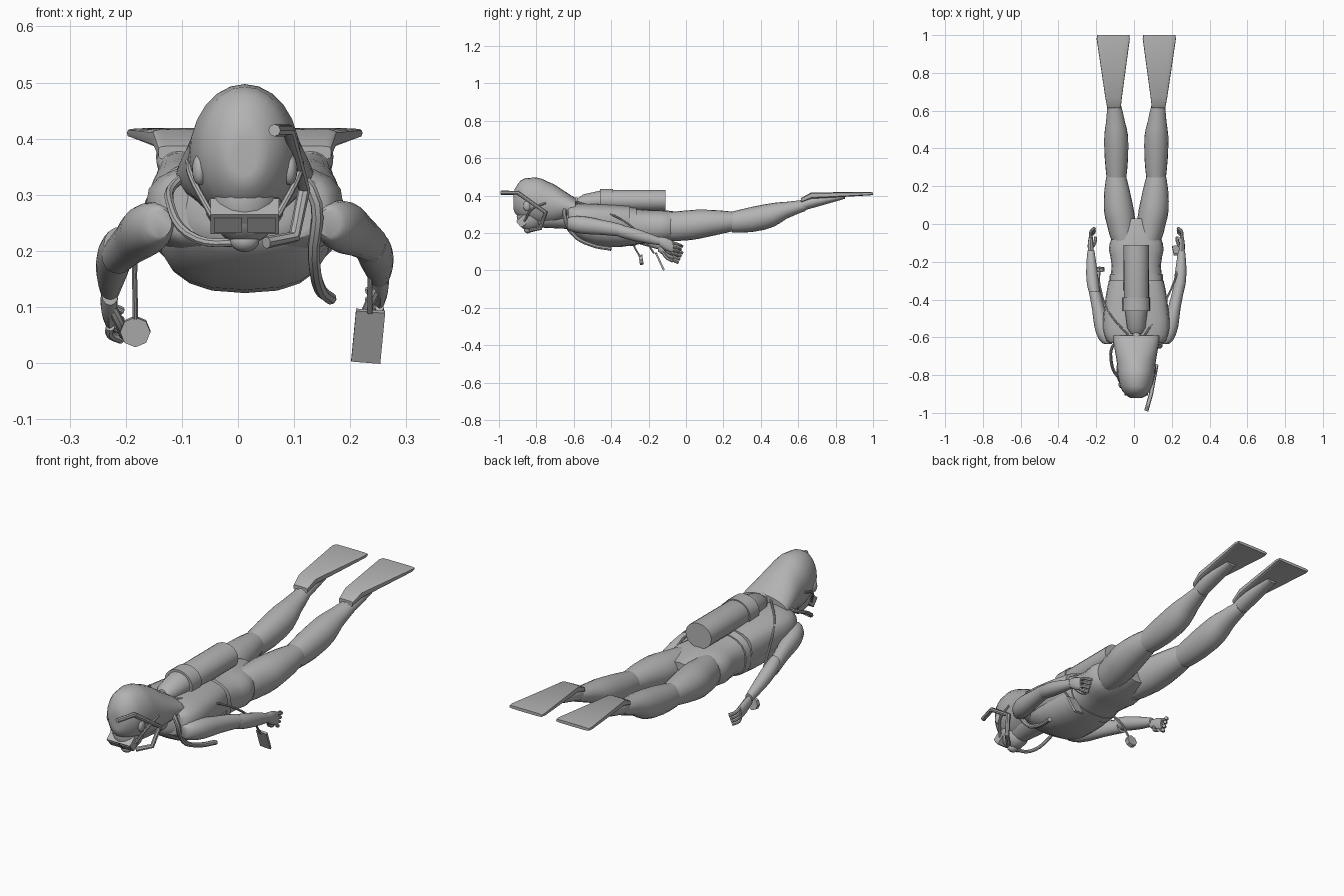
import bpy
import bmesh
import math
from mathutils import Vector, Matrix

old_cube = bpy.data.objects.get("Cube")
if old_cube:
    bpy.data.objects.remove(old_cube, do_unlink=True)

grey = bpy.data.materials.new("plain grey")
grey.use_nodes = True
colour = (.45, .45, .45, 1)
grey.diffuse_color = colour
grey.node_tree.nodes["Principled BSDF"].inputs["Base Color"].default_value = colour

CENTRE = .012
SIDES = {"left": 1, "right": -1}


def finish(obj, angle=40):
    """Give an object the material and smooth shading with sharp edges kept."""
    obj.data.materials.clear()
    obj.data.materials.append(grey)
    bpy.ops.object.select_all(action="DESELECT")
    obj.select_set(True)
    bpy.context.view_layer.objects.active = obj
    bpy.ops.object.shade_smooth_by_angle(angle=math.radians(angle))
    return obj


def add_mesh(name, bm, angle=40):
    bmesh.ops.recalc_face_normals(bm, faces=bm.faces)
    mesh = bpy.data.meshes.new(name)
    bm.to_mesh(mesh)
    bm.free()
    obj = bpy.data.objects.new(name, mesh)
    bpy.context.collection.objects.link(obj)
    return finish(obj, angle)


def spline_samples(rows, steps):
    """Interpolate the sections of a body part smoothly."""
    points = [Vector(row) for row in rows]
    padded = [points[0]] + points + [points[-1]]
    samples = []
    for a, b, c, d in zip(padded, padded[1:], padded[2:], padded[3:]):
        for step in range(steps):
            t = step / steps
            start_slope = (c - a) / 2
            end_slope = (d - b) / 2
            low = b + start_slope * t
            high = c - end_slope * (1 - t)
            blend = t * t * (3 - 2 * t)
            samples.append(low.lerp(high, blend))
    return samples + [points[-1]]


def loft(name, rows, side=1, steps=3, count=20, boxy=1, sag=0, angle=40):
    """Skin ellipses given as (y, x offset, z, half width, half height)."""
    bm = bmesh.new()
    rings = []
    start = rows[0][0]
    for y, x, z, wide, high in spline_samples(rows, steps):
        ring = []
        for i in range(count):
            turn = math.tau * i / count
            c, s = math.cos(turn), math.sin(turn)
            px = math.copysign(abs(c) ** boxy, c) * wide
            pz = math.copysign(abs(s) ** boxy, s) * high
            drop = sag * (y - start)
            ring.append(bm.verts.new((CENTRE + side * x + px, y, z - drop + pz)))
        rings.append(ring)
    for first, second in zip(rings, rings[1:]):
        for i in range(count):
            j = (i + 1) % count
            bm.faces.new((first[i], first[j], second[j], second[i]))
    bm.faces.new(rings[0])
    bm.faces.new(rings[-1])
    return add_mesh(name, bm, angle)


def tube(name, points, radius, smooth=True):
    """Sweep a round hose along a path."""
    curve = bpy.data.curves.new(name, "CURVE")
    curve.dimensions = "3D"
    curve.bevel_depth = radius
    curve.bevel_resolution = 2
    curve.use_fill_caps = True
    curve.resolution_u = 5
    spline = curve.splines.new("BEZIER" if smooth else "POLY")
    nodes = spline.bezier_points if smooth else spline.points
    nodes.add(len(points) - 1)
    for node, point in zip(nodes, points):
        if smooth:
            node.co = point
            node.handle_left_type = node.handle_right_type = "AUTO"
        else:
            node.co = (*point, 1)
    obj = bpy.data.objects.new(name, curve)
    bpy.context.collection.objects.link(obj)
    bpy.ops.object.select_all(action="DESELECT")
    obj.select_set(True)
    bpy.context.view_layer.objects.active = obj
    bpy.ops.object.convert(target="MESH")
    return finish(bpy.context.object)


def ball(name, place, size):
    bm = bmesh.new()
    bmesh.ops.create_uvsphere(bm, u_segments=16, v_segments=10, radius=1)
    bmesh.ops.transform(bm, matrix=Matrix.LocRotScale(Vector(place), None, Vector(size)), verts=bm.verts)
    return add_mesh(name, bm)


def box(name, place, size, tilt=0, roll=0):
    bm = bmesh.new()
    bmesh.ops.create_cube(bm, size=1)
    turn = Matrix.Rotation(tilt, 3, "X") @ Matrix.Rotation(roll, 3, "Y")
    bmesh.ops.transform(bm, matrix=Matrix.LocRotScale(Vector(place), turn.to_quaternion(), Vector(size)), verts=bm.verts)
    return add_mesh(name, bm)


# Torso, vest and belt
loft("torso", [(-.64, 0, .28, .08, .05), (-.58, 0, .26, .14, .09), (-.42, 0, .235, .15, .11),
               (-.22, 0, .235, .13, .09), (-.1, 0, .235, .14, .085), (.03, 0, .24, .06, .06)], boxy=.8)
loft("vest", [(-.63, 0, .28, .13, .06), (-.59, 0, .275, .17, .08), (-.45, 0, .27, .17, .085),
              (-.3, 0, .26, .145, .085)], boxy=.7)
loft("belt", [(-.3, 0, .235, .142, .106), (-.265, 0, .235, .14, .1)], boxy=.8, steps=1)

# Hood, face and ears
loft("hood", [(-.922, 0, .365, .02, .03), (-.9, 0, .375, .06, .085), (-.83, 0, .375, .092, .12),
              (-.74, 0, .36, .102, .115), (-.66, 0, .345, .115, .085), (-.59, 0, .33, .125, .055)], count=24)
ball("face", (CENTRE, -.83, .29), (.065, .075, .08))
loft("neck", [(-.8, 0, .29, .055, .06), (-.6, 0, .28, .075, .06)])
for label, side in SIDES.items():
    ball(label + "_ear", (CENTRE + side * .08, -.85, .345), (.014, .02, .028))

# Mask with two lenses tilted down, and its strap
tilt = math.radians(-40)
forward = Matrix.Rotation(tilt, 3, "X") @ Vector((0, -1, 0))
mask_place = Vector((CENTRE, -.875, .262))
if forward.z > 0:
    tilt = -tilt
    forward.z = -forward.z
box("mask_frame", mask_place, (.122, .045, .045), tilt)
for label, side in SIDES.items():
    lens = mask_place + forward * .023 + Vector((side * .03, 0, 0))
    box(label + "_lens", lens, (.05, .006, .032), tilt)
    tube(label + "_mask_strap", [mask_place + Vector((side * .058, .01, 0)),
                                 (CENTRE + side * .094, -.82, .33), (CENTRE + side * .1, -.75, .36)], .006)

# Regulator and snorkel
ball("regulator", (CENTRE, -.845, .218), (.026, .022, .02))
tube("mouthpiece", [(CENTRE, -.85, .218), (CENTRE, -.79, .24)], .014)
tube("snorkel", [(.065, -.99, .415), (.09, -.9, .415), (.118, -.75, .31),
                 (.1, -.78, .225), (.05, -.83, .215)], .011, smooth=False)

# Tank, bands and valve
loft("tank", [(-.58, 0, .36, .03, .025), (-.55, 0, .363, .048, .043), (-.47, 0, .37, .058, .054),
              (-.44, 0, .373, .066, .058), (-.11, 0, .373, .067, .058)], steps=1, count=24)
loft("tank_band", [(-.46, 0, .373, .072, .063), (-.39, 0, .373, .072, .063)], steps=1, count=24)
loft("tank_valve", [(-.63, 0, .375, .025, .02), (-.57, 0, .368, .02, .02)], steps=1, count=10)
tube("valve_knob", [(-.025, -.605, .375), (.05, -.605, .375)], .012)

# Hoses from the valve
tube("air_hose", [(-.01, -.61, .37), (-.1, -.63, .33), (-.12, -.73, .28),
                  (-.07, -.82, .22), (CENTRE, -.845, .215)], .008)
tube("inflator_hose", [(.04, -.61, .37), (.13, -.65, .31), (.135, -.6, .19),
                       (.145, -.5, .135), (.165, -.4, .115)], .011)
tube("gauge_hose", [(-.02, -.6, .37), (-.13, -.47, .33), (-.18, -.33, .21), (-.183, -.25, .08)], .005)
tube("slate_cord", [(.05, -.6, .37), (.16, -.42, .31), (.23, -.25, .2), (.235, -.17, .09)], .005)
tube("gauge", [(-.183, -.25, .055), (-.183, -.23, .058)], .027, smooth=False)
box("slate", (.232, -.14, .048), (.052, .01, .1), math.radians(25), math.radians(5))

for label, side in SIDES.items():
    sag = 0 if side > 0 else .07
    # Arms
    loft(label + "_upper_arm", [(-.635, .15, .25, .02, .025), (-.58, .17, .245, .042, .045),
                                (-.45, .2, .23, .034, .04), (-.34, .225, .212, .03, .032)], side, sag=sag)
    loft(label + "_forearm", [(-.36, .222, .212, .029, .031), (-.27, .234, .19, .031, .034),
                              (-.14, .24, .155, .018, .021)], side, sag=sag * 1.5)
    # Hands, turned edge on, with curled fingers
    drop = sag / 2
    loft(label + "_palm", [(-.15, .24, .158, .015, .02), (-.11, .242, .142, .015, .033),
                           (-.07, .24, .125, .011, .03)], side, steps=2, count=12, sag=sag / 5).location.z = -drop
    hand_x = CENTRE + side * .24
    for finger in range(4):
        height = .15 - drop - finger * .017
        reach = -.02 - finger * .008
        tube(f"{label}_finger_{finger}", [(hand_x, -.08, height), (hand_x, reach - .02, height - .012),
                                         (hand_x - side * .02, reach, height - .022)], .008)
    tube(label + "_thumb", [(hand_x, -.13, .14 - drop), (hand_x - side * .02, -.1, .1 - drop),
                            (hand_x - side * .025, -.07, .085 - drop)], .009)

    # Legs
    loft(label + "_thigh", [(-.09, .065, .235, .065, .075), (0, .08, .24, .076, .08),
                            (.12, .097, .252, .075, .072), (.26, .106, .262, .05, .05)], side)
    loft(label + "_calf", [(.245, .105, .258, .052, .056), (.42, .106, .285, .064, .068),
                           (.54, .11, .322, .05, .045), (.64, .118, .348, .034, .03)], side)

    # Feet and flared fins
    loft(label + "_foot", [(.61, .117, .345, .034, .03), (.7, .12, .37, .038, .03),
                           (.85, .12, .395, .025, .012)], side)
    loft(label + "_fin", [(.615, .118, .375, .036, .012), (.67, .12, .4, .044, .017),
                          (.98, .122, .41, .088, .009), (1, .122, .41, .085, .007)],
         side, steps=1, boxy=.4, angle=30)
